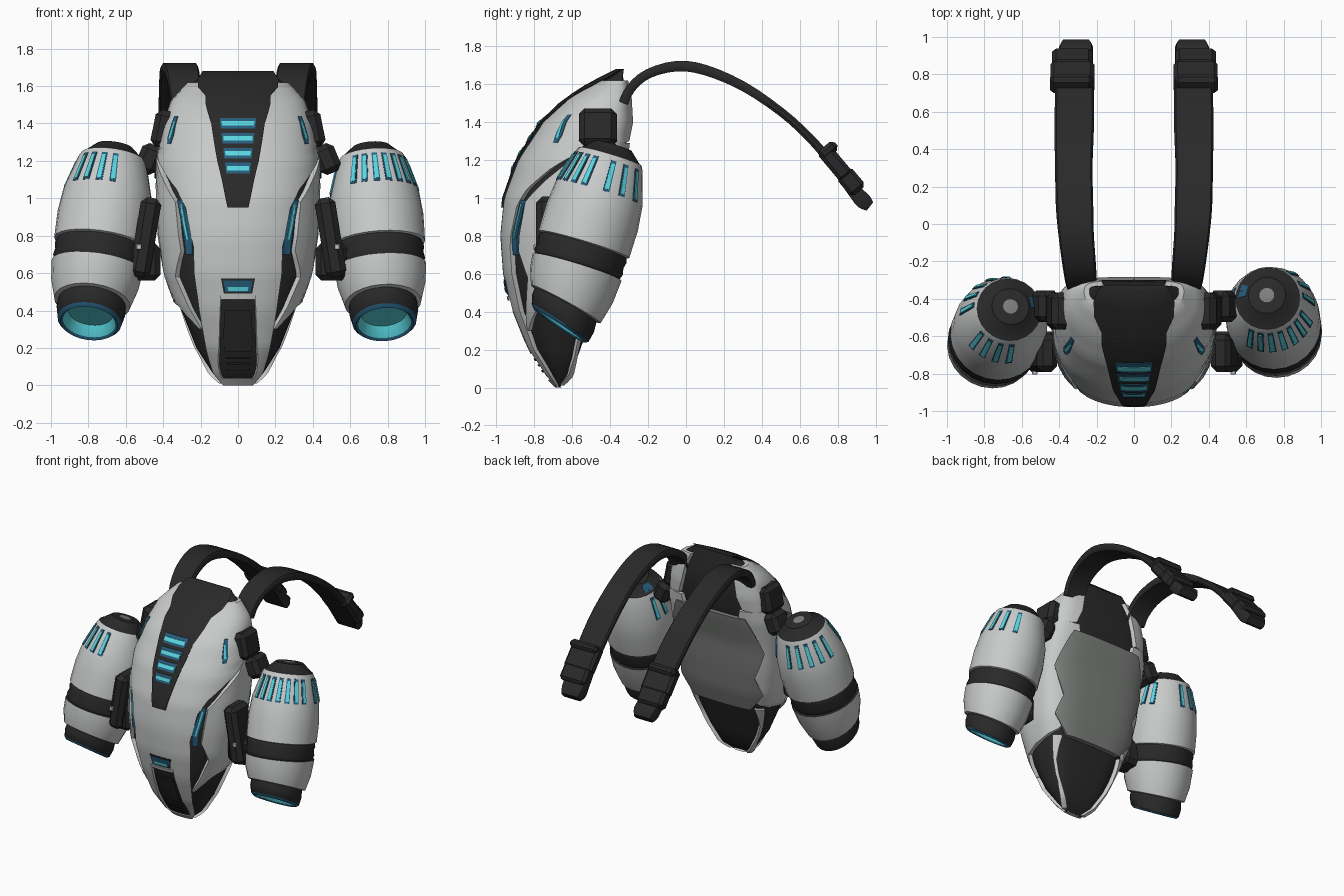
import bpy, bmesh, math
from mathutils import Vector, Matrix

if "Cube" in bpy.data.objects:
    bpy.data.objects.remove(bpy.data.objects["Cube"])


def material(name, r, g, b):
    m = bpy.data.materials.new(name)
    m.use_nodes = True
    m.diffuse_color = (r, g, b, 1)
    bsdf = m.node_tree.nodes["Principled BSDF"]
    bsdf.inputs["Base Color"].default_value = (r, g, b, 1)
    bsdf.inputs["Roughness"].default_value = 0.6
    return m


WHITE = material("shell_white", .58, .59, .59)
BLACK = material("matte_black", .022, .022, .023)
GREY = material("pad_grey", .2, .21, .2)
BLUE = material("deep_blue", .02, .11, .2)
CYAN = material("glow_cyan", .1, .67, .74)


def finish(name, bm, mats, angle=35):
    bmesh.ops.recalc_face_normals(bm, faces=bm.faces)
    me = bpy.data.meshes.new(name)
    bm.to_mesh(me)
    bm.free()
    for m in mats:
        me.materials.append(m)
    ob = bpy.data.objects.new(name, me)
    bpy.context.collection.objects.link(ob)
    bpy.ops.object.select_all(action='DESELECT')
    ob.select_set(True)
    bpy.context.view_layer.objects.active = ob
    bpy.ops.object.shade_smooth_by_angle(angle=math.radians(angle))
    return ob


def loft(name, rings, mats, index=None):
    """Skin closed rings of points, with a cap on each end."""
    bm = bmesh.new()
    vs = [[bm.verts.new(p) for p in ring] for ring in rings]
    n = len(vs[0])
    for k in range(len(vs) - 1):
        for i in range(n):
            j = (i + 1) % n
            f = bm.faces.new((vs[k][i], vs[k][j], vs[k + 1][j], vs[k + 1][i]))
            f.material_index = index[k] if index else 0
    for k, ring in ((0, vs[0]), (-1, vs[-1])):
        bm.faces.new(ring).material_index = index[k] if index else 0
    return finish(name, bm, mats)


# Hull sections: height, half width, front y, widest y, back y
HULL = [(0, .09, -.69, -.67, -.65), (.06, .16, -.75, -.66, -.58),
        (.2, .25, -.84, -.68, -.53), (.4, .33, -.92, -.68, -.46),
        (.6, .4, -.965, -.66, -.4), (.8, .43, -.98, -.62, -.37),
        (1, .44, -.96, -.58, -.35), (1.2, .44, -.89, -.54, -.3),
        (1.4, .4, -.765, -.48, -.27), (1.52, .36, -.64, -.42, -.28),
        (1.61, .28, -.5, -.37, -.3), (1.68, .19, -.36, -.33, -.31)]


def lookup(table, v):
    """Interpolate the other columns of a table at a value of the first."""
    for a, b in zip(table, table[1:]):
        if v <= b[0]:
            k = (v - a[0]) / (b[0] - a[0])
            return [p + (q - p) * k for p, q in zip(a[1:], b[1:])]
    return table[-1][1:]


def surf(t, z, off):
    """Hull point: t is 0 at the front, 1 at the side, 2 at the back."""
    w, yf, ym, yb = lookup(HULL, z)
    side, a = math.copysign(1, t), abs(t)
    ang = (a if a <= 1 else a - 1) * math.pi / 2
    s, c = math.sin(ang), max(0, math.cos(ang))
    if a <= 1:
        x, y, nx, ny = w * s ** .9, ym + (yf - ym) * c ** .9, s, -c
    else:
        x, y, nx, ny = w * c ** .55, ym + (yb - ym) * s ** .55, c, s
    return Vector((side * (x + nx * off), y + ny * off, z))


def to_t(v, z):
    """Values under 1 are x on the front half; others are already t."""
    if v >= 1:
        return v
    return math.asin(min(1, v / lookup(HULL, z)[0]) ** (1 / .9)) * 2 / math.pi


def panel(name, rows, mat, off=0., thick=.035, cols=8, sub=3):
    """Curved plate on the hull; rows hold height, inner edge, outer edge."""
    rows = [(z, to_t(a, z), to_t(b, z)) for z, a, b in rows]
    fine = [rows[0]]
    for p, q in zip(rows, rows[1:]):
        for k in range(1, sub + 1):
            fine.append([u + (v - u) * k / sub for u, v in zip(p, q)])
    central = all(r[1] == 0 for r in rows)
    for side, tag in ((1, "left_"), (-1, "right_")):
        rings = []
        for z, a, b in fine:
            lo, hi = (-b, b) if central else (a * side, b * side)
            ts = [lo + (hi - lo) * i / cols for i in range(cols + 1)]
            rings.append([surf(t, z, off) for t in ts] +
                         [surf(t, z, off - thick) for t in reversed(ts)])
        loft(name if central else tag + name, rings, [mat])
        if central:
            break


# Dark core under the plates
loft("core", [[surf(-2 + i / 8, h[0], -.028) for i in range(32)] for h in HULL], [BLACK])

# White armour plates, open at the lower hatch
panel("nose_shell", [(0, 0, .08), (.04, 0, .115)], WHITE)
panel("hatch_side_shell", [(.04, .085, .115), (.1, .105, .145), (.2, .102, .172),
                           (.3, .098, .19), (.46, .092, .215)], WHITE)
panel("front_shell", [(.46, 0, .215), (.6, 0, .235), (.74, 0, .238), (.95, 0, .28),
                      (1.05, 0, .33), (1.15, 0, .4), (1.26, 0, 1.), (1.3, 0, 1.7),
                      (1.4, 0, 1.75), (1.52, 0, 1.75), (1.62, 0, 1.7)], WHITE, cols=28)
panel("side_plate", [(.3, .195, .205), (.42, .265, .315), (.5, .3, 1.5), (.58, .335, 1.75),
                     (.72, .305, 1.8), (.98, .335, 1.8), (1.1, .4, 1.8),
                     (1.2, .435, 1.8), (1.29, 1., 1.75)], WHITE, cols=10)
panel("lower_trim", [(.01, 1., 1.6), (.07, 1.2, 1.5), (.16, 1.32, 1.45), (.3, 1.3, 1.4),
                     (.46, 1.35, 1.6)], WHITE, cols=4)

# Back pad
panel("back_pad", [(.46, 1.68, 2), (.6, 1.45, 2), (.74, 1.62, 2), (.95, 1.42, 2),
                   (1.1, 1.56, 2), (1.23, 1.68, 2)], GREY, .012)

# Front spine panel with glowing vents
panel("spine_panel", [(.95, 0, .055), (1.1, 0, .085), (1.4, 0, .14),
                      (1.55, 0, .17), (1.68, 0, .18)], BLACK, .01, .04)
for i in range(4):
    z, w = 1.16 + .08 * i, .062 + .009 * i
    panel("vent_frame", [(z - .027, 0, w), (z + .03, 0, w + .006)], BLUE, .014, .012)
    panel("vent_glow", [(z - .011, 0, w - .006), (z + .012, 0, w - .004)], CYAN, .018, .012)

# Lower hatch, its ribs and the small window
panel("hatch", [(.04, 0, .085), (.1, 0, .105), (.46, 0, .092)], BLACK, -.014)
panel("hatch_cover", [(.18, 0, .075), (.4, 0, .075)], BLACK, -.006, .02)
for i in range(3):
    panel("hatch_rib", [(.08 + i * .03, 0, .065), (.092 + i * .03, 0, .067)], BLACK, -.005, .02)
panel("hatch_lip", [(.46, 0, .095), (.48, 0, .095)], WHITE, .008, .02)
panel("window_frame", [(.49, 0, .075), (.57, 0, .09)], BLACK, .004, .012)
panel("window_blue", [(.498, 0, .066), (.56, 0, .078)], BLUE, .008, .01)
panel("window_glow", [(.503, 0, .05), (.525, 0, .055)], CYAN, .011, .01)

# Lights in the side channels and on the shoulders
panel("channel_light", [(.7, .25, .285), (.8, .25, .295), (.99, .298, .33)], BLUE, -.008, .02, 2)
panel("channel_glow", [(.78, .266, .277), (.97, .302, .313)], CYAN, -.002, .02, 2)
panel("shoulder_light", [(1.29, .36, .375), (1.33, .345, .372), (1.44, .32, .337)], BLUE, .004, .02, 2)
panel("shoulder_glow", [(1.32, .356, .366), (1.41, .33, .337)], CYAN, .007, .02, 2)

# Engine profile from the cap down: distance, radius, material index
PARTS = [WHITE, BLACK, GREY, BLUE, CYAN]
ENGINE = [(0, .035, 2), (.001, .04, 1), (.005, .1, 1), (.06, .16, 1), (.065, .172, 0),
          (.09, .185, 0), (.27, .238, 0), (.4, .252, 0), (.55, .25, 0), (.556, .236, 1),
          (.58, .243, 1), (.61, .236, 1), (.645, .243, 1), (.67, .234, 1), (.675, .246, 0),
          (.78, .235, 0), (.88, .205, 0), (.885, .182, 1), (.93, .185, 1), (.985, .172, 3),
          (1., .155, 3), (.99, .143, 4), (.94, .12, 4)]
SIDES = 24


def polar(deg, r, s):
    """Point on the engine; the lower end leans to face forward."""
    a = math.radians(deg)
    lean = .3 * min(1, max(0, (s - .67) / .3))
    y = r * math.sin(a)
    return Vector((r * math.cos(a), y, -s - lean * y))


def engine(tag, side, top, bottom, slots):
    top, bottom = Vector(top), Vector(bottom)
    turn = Vector((0, 0, 1)).rotation_difference(top - bottom).to_matrix().to_4x4()
    place = Matrix.Translation(top) @ turn
    rings = [[polar(i * 360 / SIDES, r, s) for i in range(SIDES)] for s, r, m in ENGINE]
    body = loft(tag + "_engine", rings, PARTS, [m for s, r, m in ENGINE[:-1]])
    body.matrix_world = place
    # Vent slots around the upper casing and a blue inlay on the cap
    plates = [(165, 14, .015, .056, .004, 0)]
    for deg in slots:
        plates += [(deg, 4.4, .095, .265, .004, 0), (deg, 2.8, .11, .252, .008, 1)]
    bm = bmesh.new()
    for deg, half, s0, s1, lift, idx in plates:
        quad, low = [], []
        for d, s in ((-half, s0), (half, s0), (half, s1), (-half, s1)):
            r = lookup(ENGINE, s)[0]
            for ring, h in ((quad, lift), (low, -.008)):
                p = polar(deg + d, r + h, s)
                ring.append(bm.verts.new((p.x * side, p.y, p.z)))
        walls = [[quad[i], low[i], low[(i + 1) % 4], quad[(i + 1) % 4]] for i in range(4)]
        for f in [quad, low[::-1]] + walls:
            bm.faces.new(f).material_index = idx
    finish(tag + "_engine_slots", bm, [BLUE, CYAN]).matrix_world = place


engine("left", 1, (.71, -.38, 1.28), (.785, -.67, .32),
       [*range(-118, -20, 16), 8, 30, 55, 162, 182])
engine("right", -1, (-.66, -.44, 1.28), (-.795, -.72, .34),
       [*range(-95, -35, 18), 10, 30, 50, 70, 92, 148, 166])


def box(name, center, size, mat, rot=(0, 0, 0), bevel=.02):
    bm = bmesh.new()
    bmesh.ops.create_cube(bm, size=1)
    bmesh.ops.scale(bm, vec=size, verts=bm.verts)
    bmesh.ops.bevel(bm, geom=bm.edges[:], offset=bevel, segments=1, affect='EDGES')
    ob = finish(name, bm, [mat], 20)
    ob.location, ob.rotation_euler = center, rot
    return ob


# Strap path: y, z, centre x, thickness, width
STRAP = [(-.33, 1.5, .28, .05, .16), (-.29, 1.58, .285, .05, .17), (-.2, 1.655, .295, .05, .18),
         (-.05, 1.695, .31, .055, .19), (.1, 1.675, .318, .055, .2), (.3, 1.59, .322, .05, .2),
         (.5, 1.455, .32, .045, .21), (.65, 1.32, .318, .045, .21), (.78, 1.17, .318, .05, .2),
         (.88, 1.045, .315, .07, .19), (.935, .985, .31, .085, .18), (.97, .955, .31, .055, .15)]


def smooth_path(points, steps=3):
    """Catmull-Rom curve through the points."""
    pts = [Vector(p) for p in [points[0], *points, points[-1]]]
    out = []
    for a, b, c, d in zip(pts, pts[1:], pts[2:], pts[3:]):
        for k in range(steps):
            u = k / steps
            out.append(b + (c - a) * u / 2 + (a - 2.5 * b + 2 * c - d / 2) * u * u
                       + (1.5 * b - 1.5 * c + d / 2 - a / 2) * u ** 3)
    return out + [pts[-1]]


path = smooth_path(STRAP)
for side, tag in ((1, "left"), (-1, "right")):
    rings = []
    for i, (y, z, x, th, wd) in enumerate(path):
        a, b = path[max(0, i - 1)], path[min(len(path) - 1, i + 1)]
        d = Vector((0, b[0] - a[0], b[1] - a[1])).normalized()
        n = Vector((0, -d.z, d.y)) * th / 2
        across = Vector((wd / 2, 0, 0))
        c = Vector((side * x, y, z))
        rings.append([c + across + n * .4, c + across * .9 + n, c - across * .9 + n,
                      c - across + n * .4, c - across - n * .4, c - across * .9 - n,
                      c + across * .9 - n, c + across - n * .4])
    loft(tag + "_strap", rings, [BLACK])
    # Buckle in stepped blocks
    tilt = (math.radians(-50), 0, 0)
    box(tag + "_buckle", (side * .33, .785, 1.185), (.235, .2, .085), BLACK, tilt)
    box(tag + "_buckle_bar", (side * .335, .75, 1.25), (.23, .06, .11), BLACK, tilt)
    box(tag + "_buckle_tongue", (side * .33, .87, 1.085), (.215, .13, .1), BLACK, tilt)
    # Brackets joining the engine to the hull
    box(tag + "_upper_bracket", (side * .4, -.465, 1.37), (.11, .2, .2), BLACK, (0, side * -.2, 0), .03)
    box(tag + "_upper_link", (side * .475, -.44, 1.21), (.12, .17, .16), BLACK, (0, side * -.4, 0), .03)
    box(tag + "_lower_bracket", (side * .495, -.69, .79), (.11, .2, .43), BLACK, (0, side * -.16, 0), .03)
    box(tag + "_lower_link", (side * .5, -.66, .66), (.17, .17, .2), BLACK, (0, 0, 0), .03)
    box(tag + "_bolt", (side * .53, -.795, .74), (.03, .02, .03), WHITE, (0, 0, 0), .004)
